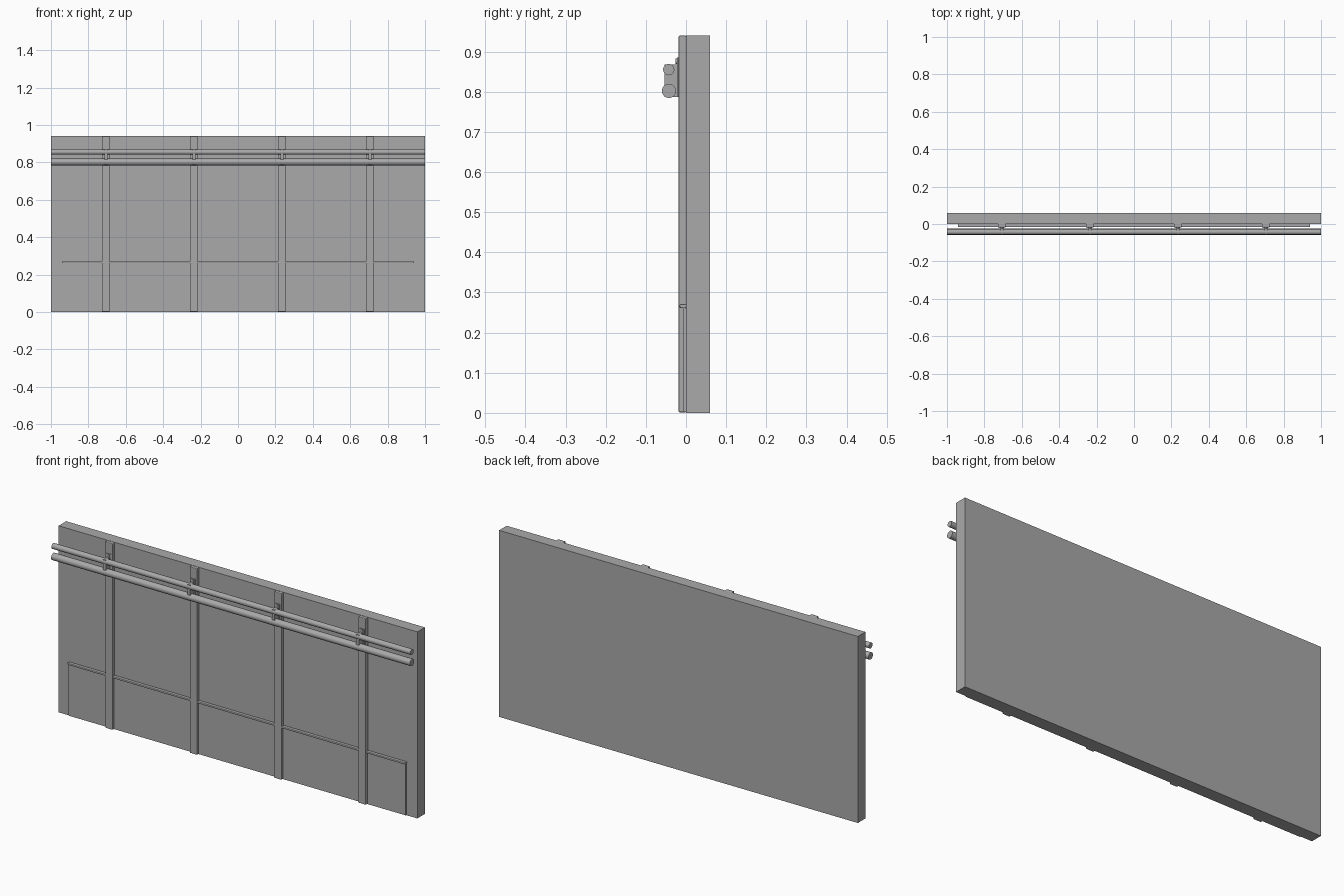
import bpy, math

if "Cube" in bpy.data.objects:
    bpy.data.objects.remove(bpy.data.objects["Cube"])

grey = bpy.data.materials.new("plain grey")
grey.diffuse_color = (0.4, 0.4, 0.4, 1)
grey.use_nodes = True
grey.node_tree.nodes["Principled BSDF"].inputs["Base Color"].default_value = grey.diffuse_color


def finish(ob, name, bevel=0):
    ob.name = name
    ob.data.materials.append(grey)
    if bevel:
        m = ob.modifiers.new("edge", 'BEVEL')
        m.width = bevel
        m.segments = 2
    return ob


def box(name, x, y, z, bevel=0):
    """Box from (min, max) pairs on each axis."""
    bpy.ops.mesh.primitive_cube_add(size=1, location=[(a + b) / 2 for a, b in (x, y, z)])
    ob = bpy.context.object
    ob.scale = [b - a for a, b in (x, y, z)]
    bpy.ops.object.transform_apply(location=False, rotation=False, scale=True)
    return finish(ob, name, bevel)


def rod(name, r, length, loc, axis):
    rot = (0, math.pi / 2, 0) if axis == 'x' else (math.pi / 2, 0, 0)
    bpy.ops.mesh.primitive_cylinder_add(vertices=24, radius=r, depth=length, location=loc, rotation=rot)
    bpy.ops.object.shade_smooth_by_angle()
    return finish(bpy.context.object, name)


# Wall slab
box("wall", (-1, 1), (0, 0.06), (0, 0.94))

# Low kick panel with a rounded cap strip
box("kick_panel", (-0.94, 0.94), (-0.007, 0.001), (0.002, 0.262))
box("panel_cap", (-0.942, 0.942), (-0.016, 0.001), (0.261, 0.271), 0.003)

# Two handrails
rod("upper_rail", 0.014, 2, (0, -0.043, 0.855), 'x')
rod("lower_rail", 0.0175, 2, (0, -0.0425, 0.802), 'x')

# Posts, each with a rail bracket, fixing plate and bolt
for i in range(4):
    x = -0.707 + 0.4705 * i
    box("post", (x - 0.021, x + 0.021), (-0.0187, 0.001), (0.001, 0.94), 0.004)
    box("rail_bracket", (x - 0.008, x + 0.008), (-0.054, -0.018), (0.787, 0.868))
    box("fixing_plate", (x - 0.013, x + 0.013), (-0.022, -0.018), (0.787, 0.885))
    rod("bolt", 0.007, 0.008, (x, -0.022, 0.876), 'y')
